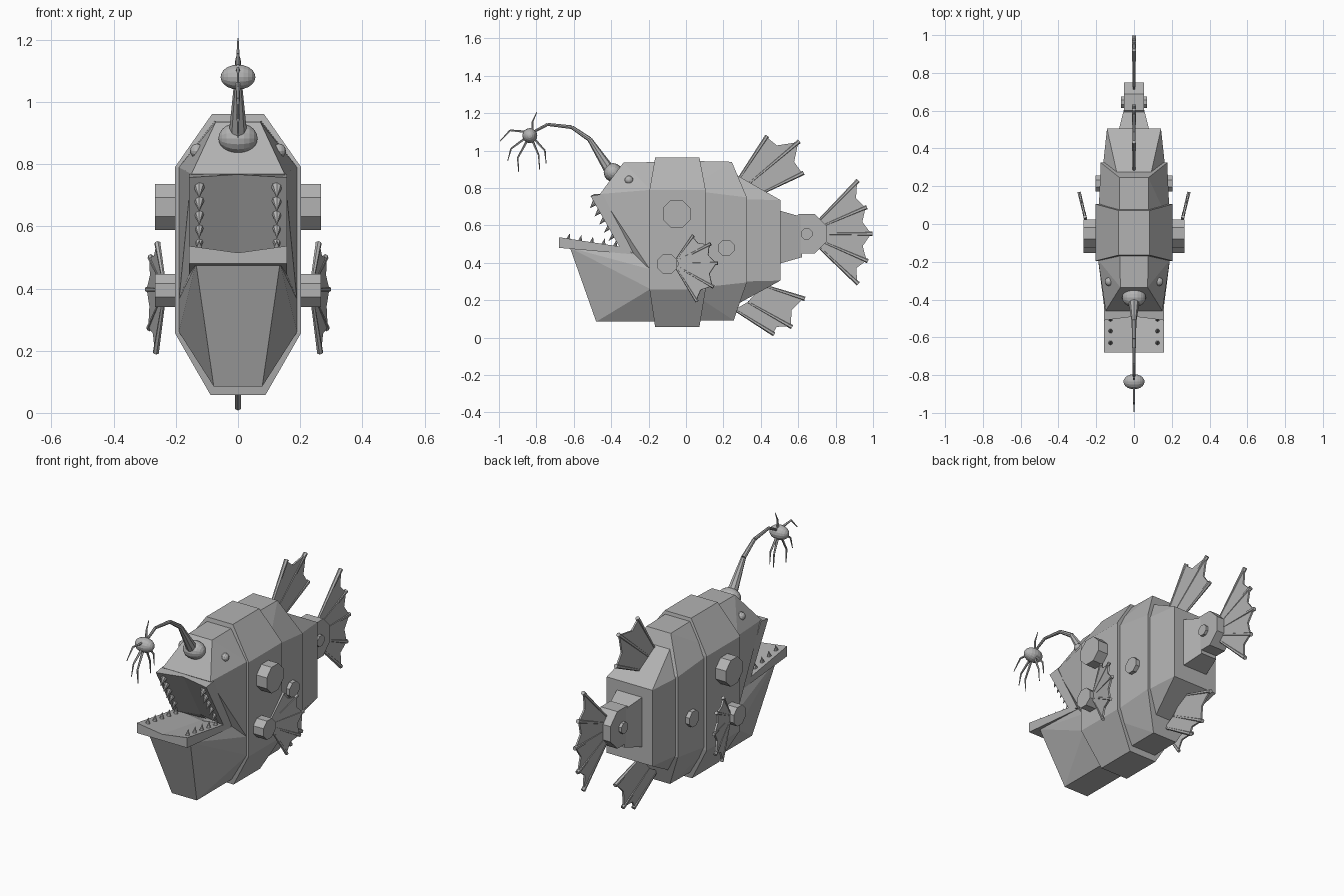
import bpy, bmesh, math
from mathutils import Vector, Matrix

cube = bpy.data.objects.get("Cube")
if cube:
    bpy.data.objects.remove(cube, do_unlink=True)

GREY = (0.45, 0.45, 0.45, 1)
mat = bpy.data.materials.new("plain grey")
mat.use_nodes = True
mat.diffuse_color = GREY
mat.node_tree.nodes["Principled BSDF"].inputs["Base Color"].default_value = GREY


def finish(name, bm):
    bmesh.ops.recalc_face_normals(bm, faces=bm.faces)
    mesh = bpy.data.meshes.new(name)
    bm.to_mesh(mesh)
    bm.free()
    mesh.materials.append(mat)
    obj = bpy.data.objects.new(name, mesh)
    bpy.context.collection.objects.link(obj)
    return obj


def hull(name, half):
    """Convex block from points on one side, mirrored over x."""
    bm = bmesh.new()
    for x, y, z in half:
        for s in (1, -1):
            bm.verts.new((s * x, y, z))
    res = bmesh.ops.convex_hull(bm, input=bm.verts)
    junk = [g for g in res["geom_interior"] if isinstance(g, bmesh.types.BMVert)]
    if junk:
        bmesh.ops.delete(bm, geom=junk, context="VERTS")
    bmesh.ops.dissolve_limit(bm, angle_limit=0.02, verts=bm.verts, edges=bm.edges)
    return finish(name, bm)


def cone(bm, a, b, r0, r1, sides=6):
    a, b = Vector(a), Vector(b)
    d = b - a
    m = Matrix.Translation((a + b) / 2) @ d.to_track_quat("Z", "Y").to_matrix().to_4x4()
    bmesh.ops.create_cone(bm, cap_ends=True, segments=sides, radius1=r0,
                          radius2=r1, depth=d.length, matrix=m)


def tube(bm, pts, radii, sides=6):
    for i in range(len(pts) - 1):
        cone(bm, pts[i], pts[i + 1], radii[i], radii[i + 1], sides)


def disc(name, y, z, r, x0, x1):
    """Octagonal boss lying across x, with flats at the top and bottom."""
    bm = bmesh.new()
    ring = [(y + r * math.cos((k + .5) * math.pi / 4) / math.cos(math.pi / 8),
             z + r * math.sin((k + .5) * math.pi / 4) / math.cos(math.pi / 8)) for k in range(8)]
    face = bm.faces.new([bm.verts.new((x0, *p)) for p in ring])
    ext = bmesh.ops.extrude_face_region(bm, geom=[face])
    for v in ext["geom"]:
        if isinstance(v, bmesh.types.BMVert):
            v.co.x = x1
    return finish(name, bm)


def ball(name, loc, size, segs=16, rings=10):
    bm = bmesh.new()
    m = Matrix.Translation(loc) @ Matrix.Diagonal((*size, 1)) @ Matrix.Rotation(math.pi / 2, 4, "Y")
    bmesh.ops.create_uvsphere(bm, u_segments=segs, v_segments=rings, radius=1, matrix=m)
    return finish(name, bm)


def fin(name, rays, x_at, r=0.012):
    """Webbed fin: each ray is (base, tip) in the side plane."""
    web, bones = bmesh.new(), bmesh.new()
    put = lambda p: Vector((x_at(p[0]), p[0], p[1]))
    ends = [(put(a), put(b)) for a, b in rays]
    for (a, b), (c, d) in zip(ends, ends[1:]):
        notch = ((b + d) / 2).lerp((a + c) / 2, 0.13)
        web.faces.new([web.verts.new(p) for p in (a, b, notch, d, c)])
    for a, b in ends:
        cone(bones, a, b + (b - a).normalized() * 0.008, r * 0.6, r)
    finish(name + "_rays", bones)
    obj = finish(name + "_web", web)
    mod = obj.modifiers.new("thickness", "SOLIDIFY")
    mod.thickness, mod.offset = 0.01, 0


# Body sections
hull("middle_band", [(.083, -.165, .962), (.083, .072, .962), (.203, -.195, .79), (.203, .105, .79),
                     (.203, -.195, .257), (.203, .105, .257), (.088, -.165, .057), (.088, .072, .057)])
hull("rear_band", [(.078, 0, .945), (.076, .245, .94), (.19, 0, .79), (.176, .325, .75),
                   (.19, 0, .26), (.176, .325, .295), (.08, 0, .09), (.078, .255, .092)])
hull("rear_body", [(.075, .2, .91), (.165, .3, .74), (.165, .3, .3), (.075, .24, .16),
                   (.09, .43, .775), (.143, .505, .735), (.143, .505, .305)])
hull("tail_stem", [(.085, .48, .685), (.05, .62, .645), (.085, .48, .39), (.05, .62, .43)])

# Head and jaws
hull("upper_head", [(.072, -.335, .935), (.076, -.1, .94), (.19, -.19, .79), (.19, -.1, .79),
                    (.15, -.46, .768), (.155, -.28, .45), (.19, -.19, .36), (.19, -.1, .36)])
hull("lower_jaw", [(.135, -.62, .48), (.078, -.48, .085), (.078, -.1, .085), (.19, -.19, .26),
                   (.19, -.1, .26), (.19, -.19, .365), (.155, -.28, .45), (.19, -.1, .365)])


def lip(name, outer, inner, dip):
    """Plate across the mouth whose inner face sinks to a shallow crease."""
    bm = bmesh.new()
    rings = []
    for x, k in ((-.158, 0), (0, 1), (.158, 0)):
        pts = list(outer) + [(y + k * dip[0], z + k * dip[1]) for y, z in inner]
        rings.append([bm.verts.new((x, *p)) for p in pts])
    for a, b in zip(rings, rings[1:]):
        for i in range(4):
            j = (i + 1) % 4
            bm.faces.new((a[i], a[j], b[j], b[i]))
    bm.faces.new(rings[0])
    bm.faces.new(rings[-1])
    return finish(name, bm)


lip("upper_lip", [(-.28, .45), (-.445, .768)], [(-.51, .757), (-.355, .484)], (.02, .01))
lip("lower_lip", [(-.28, .445), (-.68, .48)], [(-.68, .537), (-.335, .484)], (0, -.022))

# Teeth along both lips
bm = bmesh.new()
for s in (1, -1):
    for k in range(5):
        t = k / 4
        y, z = -.49 + .1 * t, .725 - .175 * t
        r = .021 - .006 * t
        cone(bm, (s * .125, y + .012, z + .006), (s * .125, y - .024, z - .034), r, 0, 8)
        y = -.63 + .25 * t
        z = .528 - .036 * t
        cone(bm, (s * .125, y, z - .008), (s * .125, y + .008, z + .03), .013, 0, 8)
finish("teeth", bm)

# Eyes, side bosses and pectoral fins
for s, side in ((1, "left"), (-1, "right")):
    ball(side + "_eye", (s * .132, -.305, .843), (.022, .023, .023), 12, 8)
    disc(side + "_big_boss", -.05, .662, .074, s * .15, s * .267)
    disc(side + "_fin_hub", -.1, .394, .053, s * .15, s * .267)
    disc(side + "_small_boss", .215, .48, .043, s * .14, s * .203)
    fin(side + "_pectoral_fin",
        [((-.05, .42), (.035, .54)), ((-.045, .41), (.125, .498)), ((-.04, .395), (.162, .397)),
         ((-.045, .38), (.14, .275)), ((-.05, .37), (.055, .2))],
        lambda y, s=s: s * (.25 + .24 * y), .01)

# Tail disc, hub and centre fins
disc("tail_disc", .645, .555, .105, -.052, .052)
disc("tail_hub", .645, .555, .03, -.068, .068)
flat = lambda y: 0
fin("tail_fin", [((.71, .625), (.915, .835)), ((.725, .595), (.96, .695)), ((.73, .555), (.99, .555)),
                 ((.725, .515), (.965, .412)), ((.71, .485), (.915, .293))], flat)
fin("dorsal_fin", [((.27, .83), (.43, 1.072)), ((.32, .81), (.6, 1.045)),
                   ((.4, .77), (.622, .878))], flat)
fin("belly_fin", [((.26, .15), (.465, .022)), ((.33, .19), (.56, .06)),
                  ((.41, .28), (.628, .21))], flat)

# Lure: root bulb, bent stalk, glowing ball and tendrils
ball("lure_root", (0, -.39, .883), (.063, .05, .05))
bm = bmesh.new()
tube(bm, [(0, -.405, .89), (0, -.515, 1.06), (0, -.61, 1.125), (0, -.74, 1.14), (0, -.835, 1.09)],
     [.03, .013, .01, .008, .006], 8)
finish("lure_stalk", bm)
ball("lure_ball", (0, -.835, 1.08), (.056, .04, .04))
bm = bmesh.new()
for path in ([(-.82, 1.11), (-.82, 1.155), (-.797, 1.205)],
             [(-.86, 1.1), (-.94, 1.108), (-.995, 1.05)],
             [(-.86, 1.065), (-.935, 1.01), (-.953, .945)],
             [(-.85, 1.05), (-.9, .96), (-.895, .885)],
             [(-.82, 1.05), (-.788, .975), (-.783, .9)],
             [(-.81, 1.06), (-.755, 1.0), (-.748, .93)]):
    tube(bm, [(0, *p) for p in path], [.007, .005, .002], 5)
finish("lure_tendrils", bm)
